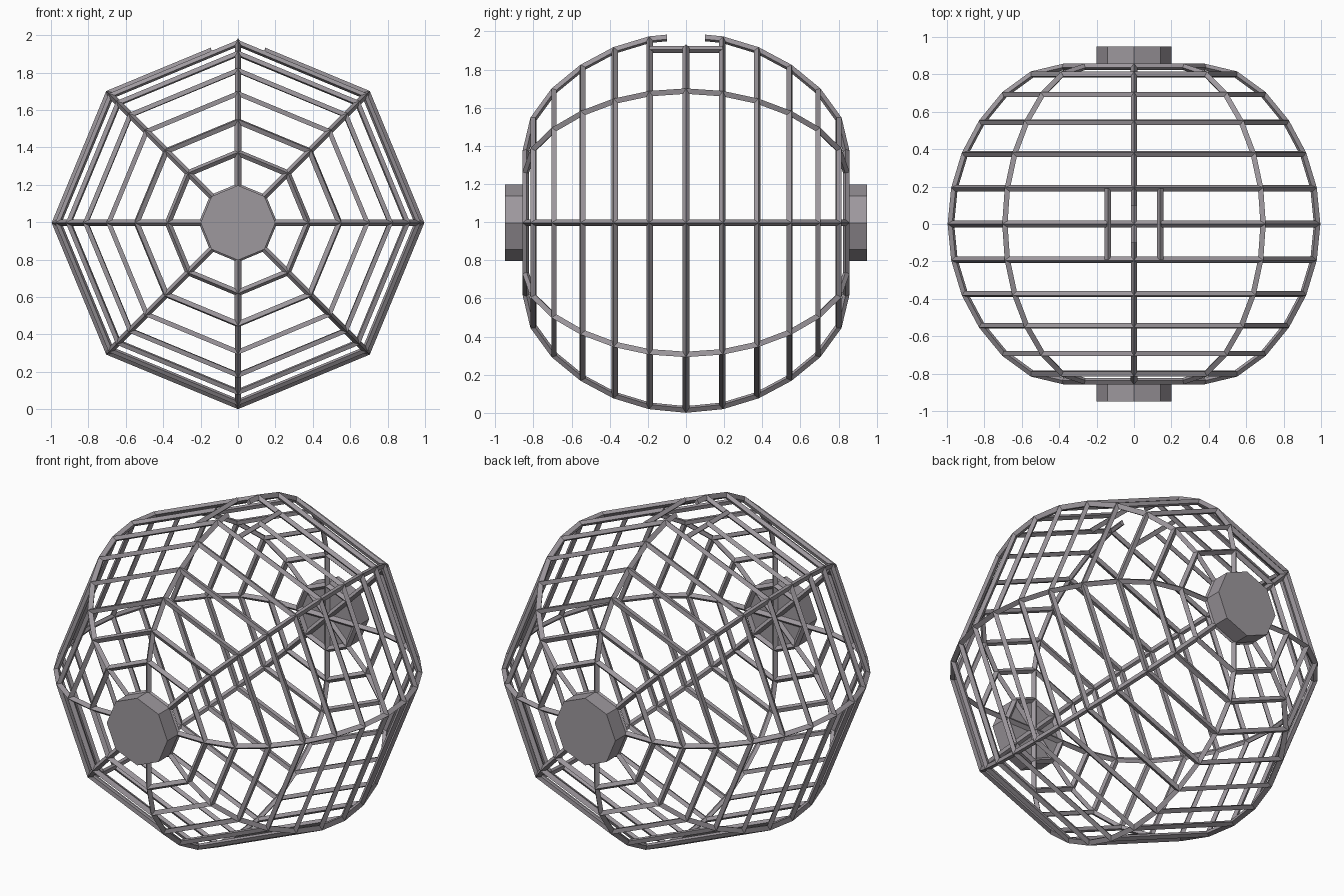
import bpy, bmesh, math
from mathutils import Vector, Matrix

if "Cube" in bpy.data.objects:
    bpy.data.objects.remove(bpy.data.objects["Cube"])

R = 0.979         # cage radius
CZ = 0.997        # height of the centre
T = 0.0175        # half thickness of a rod

metal = bpy.data.materials.new("dark_metal")
metal.diffuse_color = (0.34, 0.315, 0.34, 1)
metal.use_nodes = True
metal.node_tree.nodes["Principled BSDF"].inputs["Base Color"].default_value = metal.diffuse_color


def make_object(name, bm):
    bmesh.ops.recalc_face_normals(bm, faces=bm.faces)
    mesh = bpy.data.meshes.new(name)
    bm.to_mesh(mesh)
    bm.free()
    mesh.materials.append(metal)
    obj = bpy.data.objects.new(name, mesh)
    bpy.context.collection.objects.link(obj)
    return obj


def prism(name, a, b, radius, sides):
    # straight prism between two points, one corner pointing up
    a, b = Vector(a), Vector(b)
    d = b - a
    rot = d.to_track_quat('Z', 'Y').to_matrix().to_4x4()
    bm = bmesh.new()
    bmesh.ops.create_cone(bm, cap_ends=True, segments=sides, radius1=radius,
                          radius2=radius, depth=d.length,
                          matrix=Matrix.Translation((a + b) / 2) @ rot)
    return make_object(name, bm)


# cage: eight-sided sphere lying along y, flattened at the poles
bm = bmesh.new()
bmesh.ops.create_uvsphere(bm, u_segments=8, v_segments=16, radius=R,
                          matrix=Matrix.Translation((0, 0, CZ)) @ Matrix.Rotation(math.pi / 2, 4, 'X'))
for v in bm.verts:
    y = abs(v.co.y)
    if y > 0.75:
        v.co.y = math.copysign(0.80 if y < 0.86 else 0.84, v.co.y)
cage = make_object("cage", bm)
wire = cage.modifiers.new("rods", 'WIREFRAME')
wire.thickness = 2 * T
wire.offset = 0
wire.use_even_offset = True

# hatch: a box cuts away the crossing rods at the top
hx = 0.14
bm = bmesh.new()
bmesh.ops.create_cube(bm, size=1, matrix=Matrix.Translation((0, 0, CZ + R))
                      @ Matrix.Diagonal((2 * hx + 0.01, 0.2, 0.3, 1)))
cutter = make_object("hatch_cutter", bm)
cutter.hide_render = True
cutter.display_type = 'WIRE'
cut = cage.modifiers.new("hatch", 'BOOLEAN')
cut.operation = 'DIFFERENCE'
cut.solver = 'EXACT'
cut.object = cutter

# hatch side bars
y_ring = R * math.sin(math.radians(11.25))
z_bar = CZ + R * math.cos(math.radians(11.25)) - hx * math.tan(math.pi / 8) + 0.006
for s, side in ((-1, "left"), (1, "right")):
    prism("hatch_bar_" + side, (s * hx, -y_ring, z_bar), (s * hx, y_ring, z_bar), T, 4)

# end hubs
for s, side in ((-1, "front"), (1, "back")):
    prism("hub_" + side, (0, s * 0.842, CZ), (0, s * 0.95, CZ), 0.2, 8)
